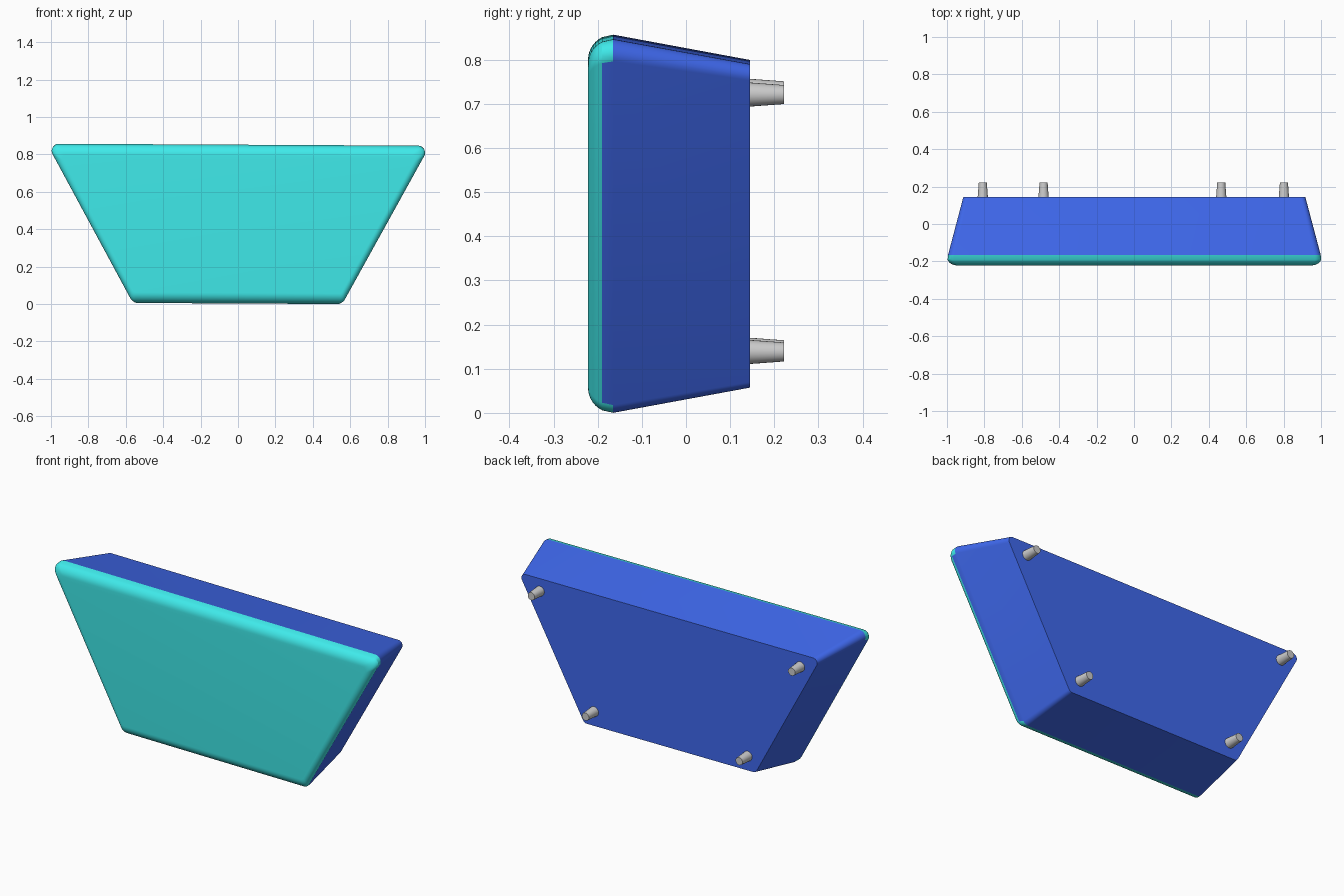
import bpy, bmesh, math
from mathutils import Matrix, Vector

if "Cube" in bpy.data.objects:
    bpy.data.objects.remove(bpy.data.objects["Cube"])

H = 0.849                 # panel height
TOP_X, BOT_X = 1.024, 0.56  # unrounded half widths
SEG = 8                   # segments per rounded corner
TH = math.atan2(TOP_X - BOT_X, H)   # side slope
TILT = Matrix.Translation((0, 0, 0.4275)) @ Matrix.Rotation(math.radians(0.3), 4, 'Y')


def material(name, rgb):
    m = bpy.data.materials.new(name)
    m.diffuse_color = (*rgb, 1)
    m.use_nodes = True
    m.node_tree.nodes["Principled BSDF"].inputs["Base Color"].default_value = m.diffuse_color
    return m


teal = material("teal", (0.05, 0.83, 0.83))
blue = material("blue", (0.05, 0.14, 0.85))


def ring(y, inset, side_inset, r):
    """Rounded trapezoid outline at depth y."""
    def side_x(z, d):
        return (TOP_X + BOT_X) / 2 + z * math.tan(TH) - d / math.cos(TH)
    zc = H / 2 - inset - r
    right = []
    for z, a0, a1 in ((zc, math.pi / 2, -TH), (-zc, -TH, -math.pi / 2)):
        cx = side_x(z, side_inset + r)
        for i in range(SEG + 1):
            a = a0 + (a1 - a0) * i / SEG
            right.append(Vector((cx + r * math.cos(a), y, z + r * math.sin(a))))
    return right + [Vector((-p.x, p.y, p.z)) for p in reversed(right)]


def finish(name, bm, mats):
    bmesh.ops.recalc_face_normals(bm, faces=bm.faces)
    me = bpy.data.meshes.new(name)
    bm.to_mesh(me)
    bm.free()
    for m in mats:
        me.materials.append(m)
    me.transform(TILT)
    ob = bpy.data.objects.new(name, me)
    bpy.context.collection.objects.link(ob)
    bpy.ops.object.select_all(action='DESELECT')
    ob.select_set(True)
    bpy.context.view_layer.objects.active = ob
    bpy.ops.object.shade_smooth_by_angle(angle=math.radians(25))
    return ob


def loft(name, rings, mats, side_strip=False):
    bm = bmesh.new()
    loops = [[bm.verts.new(p) for p in r] for r in rings]
    n = len(loops[0])
    for k, (a, b) in enumerate(zip(loops, loops[1:])):
        for i in range(n):
            j = (i + 1) % n
            f = bm.faces.new((a[i], a[j], b[j], b[i]))
            # straight slanted sides of the last rings belong to the body colour
            if side_strip and k == len(loops) - 2 and i in (SEG, n - 2 - SEG):
                f.material_index = 1
    bm.faces.new(loops[0])
    bm.faces.new(loops[-1])
    return finish(name, bm, mats)


# front panel with rounded rim: deep on top and bottom, shallower on the sides
Y0, YS, Y1 = -0.222, -0.19, -0.165
R, RS = Y1 - Y0, YS - Y0
depths = [R * (1 - math.cos(math.radians(9 * i))) for i in range(7)]
depths = [d for d in depths if d < RS - 0.002] + [RS, R]
rim = []
for d in depths:
    top_in = R - math.sqrt(max(0, R * R - (R - d) ** 2))
    if d <= RS:
        side_in = RS - math.sqrt(max(0, RS * RS - (RS - d) ** 2))
    else:
        side_in = 0.004
    rim.append(ring(Y0 + d, top_in, side_in, 0.034 - 0.012 * top_in / R))
loft("front_panel", rim, [teal, blue], True)

# tapered body behind the panel
loft("body", [ring(Y1, 0, 0.004, 0.034), ring(0.145, 0.057, 0.054, 0.025)], [blue])

# four tapered pegs on the back
for tag, z, xs in (("upper", 0.298, (-0.81, 0.80)), ("lower", -0.287, (-0.482, 0.468))):
    for side, x in zip(("left", "right"), xs):
        bm = bmesh.new()
        bmesh.ops.create_cone(
            bm, cap_ends=True, segments=24, radius1=0.028, radius2=0.0215, depth=0.087,
            matrix=Matrix.Translation((x, 0.1785, z)) @ Matrix.Rotation(-math.pi / 2, 4, 'X'))
        finish(f"{tag}_{side}_peg", bm, [])
